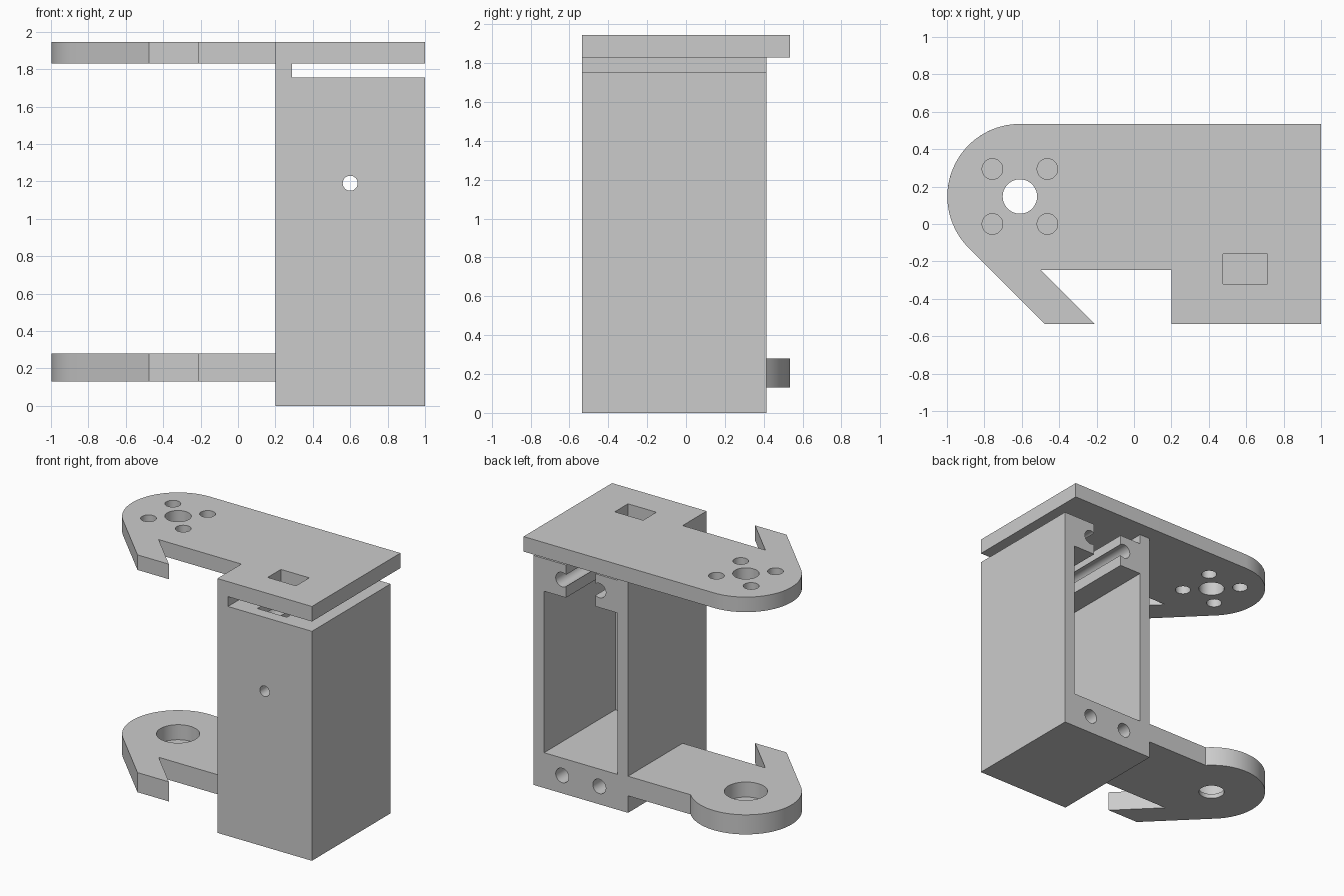
import bpy
import bmesh
from math import sin, cos, radians

if "Cube" in bpy.data.objects:
    bpy.data.objects.remove(bpy.data.objects["Cube"])

grey = bpy.data.materials.new("plain_grey")
grey.use_nodes = True
COLOR = (0.6, 0.6, 0.6, 1)
grey.diffuse_color = COLOR
grey.node_tree.nodes["Principled BSDF"].inputs["Base Color"].default_value = COLOR


def prism(name, outline, z0, z1):
    """Extrude a flat outline from z0 up to z1."""
    bm = bmesh.new()
    face = bm.faces.new([bm.verts.new((x, y, z0)) for x, y in outline])
    top = bmesh.ops.extrude_face_region(bm, geom=[face])["geom"]
    for v in top:
        if isinstance(v, bmesh.types.BMVert):
            v.co.z = z1
    bmesh.ops.recalc_face_normals(bm, faces=bm.faces)
    mesh = bpy.data.meshes.new(name)
    bm.to_mesh(mesh)
    bm.free()
    mesh.materials.append(grey)
    obj = bpy.data.objects.new(name, mesh)
    bpy.context.collection.objects.link(obj)
    return obj


def box(name, x0, x1, y0, y1, z0, z1):
    return prism(name, [(x0, y0), (x1, y0), (x1, y1), (x0, y1)], z0, z1)


def arc(cx, cy, r, start, end, steps):
    angles = [radians(start + (end - start) * i / steps) for i in range(steps + 1)]
    return [(cx + r * cos(a), cy + r * sin(a)) for a in angles]


def hole_z(x, y, r, z0, z1):
    return prism("hole_cutter", arc(x, y, r, 0, 352.5, 47), z0, z1)


def hole_y(x, z, r, y0, y1):
    """Round cutter running along y."""
    obj = prism("hole_cutter", arc(x, -z, r, 0, 352.5, 47), y0, y1)
    for v in obj.data.vertices:
        v.co = (v.co.x, v.co.z, -v.co.y)
    return obj


def cut(obj, cutters):
    """Subtract the cutters one after another, then delete them."""
    bpy.context.view_layer.objects.active = obj
    for c in cutters:
        c.hide_render = True
        mod = obj.modifiers.new("cut", "BOOLEAN")
        mod.operation, mod.solver, mod.object = "DIFFERENCE", "EXACT", c
        bpy.ops.object.modifier_apply(modifier=mod.name)
        bpy.data.objects.remove(c)


FRONT, BACK, PLATE_BACK = -0.535, 0.415, 0.535
LEFT, RIGHT, WALL = 0.2, 1.0, 0.09
CX, CY, R = -0.61, 0.147, 0.388
MID = (LEFT + RIGHT) / 2
INNER = FRONT + WALL

# Hollow housing, open at the back
housing = box("housing", LEFT, RIGHT, FRONT, BACK, 0, 1.755)
cutters = [
    box("cavity_cutter", LEFT + WALL, RIGHT - WALL, INNER, 0.6, 0.27, 1.505),
    box("slot_cutter", MID - 0.125, MID + 0.125, INNER, 0.6, 1.4, 1.9),
    hole_y(MID, 1.19, 0.04, -0.7, -0.3),
]
for side in (-1, 1):
    for z in (0.137, 1.635):
        cutters.append(hole_y(MID + side * 0.157, z, 0.055, INNER, 0.6))
cut(housing, cutters)

# Thin web joining housing and top plate
box("plate_web", LEFT, LEFT + WALL, FRONT, BACK, 1.755, 1.83)

# Hooked nose shared by both arms
hook = [(-0.476, FRONT), (-0.21, FRONT), (-0.5, -0.245), (LEFT, -0.245)]

# Top plate with mounting holes and a window
top_plate = prism("top_plate", arc(CX, CY, R, 90, 225, 36) + hook +
                  [(LEFT, FRONT), (RIGHT, FRONT), (RIGHT, PLATE_BACK)], 1.83, 1.945)
cutters = [hole_z(CX, CY, 0.092, 1.7, 2.1),
           box("window_cutter", 0.475, 0.715, -0.32, -0.16, 1.7, 2.1)]
for sx in (-1, 1):
    for sy in (-1, 1):
        cutters.append(hole_z(CX + sx * 0.147, CY + sy * 0.147, 0.055, 1.7, 2.1))
cut(top_plate, cutters)

# Lower arm with a stepped bearing seat
lower_arm = prism("lower_arm", arc(CX, CY, R, 43.7, 225, 48) + hook +
                  [(LEFT, BACK)], 0.13, 0.28)
cut(lower_arm, [hole_z(CX, CY, 0.15, 0.165, 0.5), hole_z(CX, CY, 0.092, 0, 0.5)])

# Smooth the round walls, keep the edges crisp
bpy.ops.object.select_all(action="DESELECT")
for obj in (housing, top_plate, lower_arm):
    obj.select_set(True)
bpy.ops.object.shade_smooth_by_angle(angle=radians(30))
